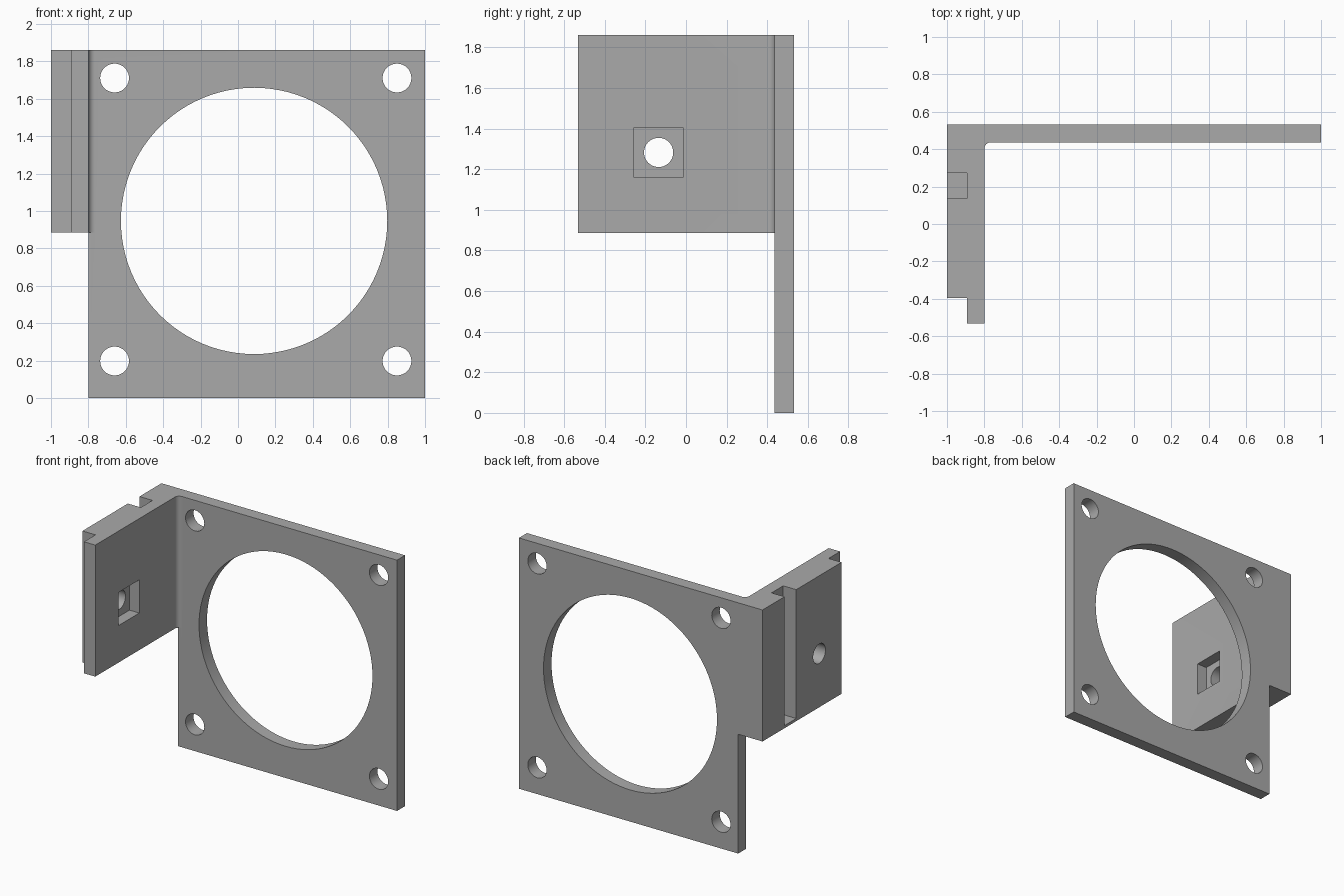
import bpy
import bmesh
from math import pi, sin, cos, radians
from mathutils import Matrix, Vector

cube = bpy.data.objects.get("Cube")
if cube:
    bpy.data.objects.remove(cube, do_unlink=True)

TOP, ARM_BOTTOM = 1.861, 0.885
BACK, PLATE_FRONT = 0.531, 0.437
ARM_INNER, STEP_X = -0.8, -0.893
FILLET = 0.035

grey = bpy.data.materials.new("plain_grey")
grey.use_nodes = True
colour = (0.4, 0.4, 0.4, 1)
grey.diffuse_color = colour
grey.node_tree.nodes["Principled BSDF"].inputs["Base Color"].default_value = colour


def finish(name, bm):
    bmesh.ops.recalc_face_normals(bm, faces=bm.faces)
    mesh = bpy.data.meshes.new(name)
    bm.to_mesh(mesh)
    bm.free()
    mesh.materials.append(grey)
    obj = bpy.data.objects.new(name, mesh)
    bpy.context.collection.objects.link(obj)
    return obj


def box(name, low, high):
    low, high = Vector(low), Vector(high)
    bm = bmesh.new()
    bmesh.ops.create_cube(bm, size=1)
    bmesh.ops.scale(bm, vec=high - low, verts=bm.verts)
    bmesh.ops.translate(bm, vec=(low + high) / 2, verts=bm.verts)
    return finish(name, bm)


def cylinder(name, centre, radius, depth, axis, sides):
    turn = Matrix.Rotation(pi / 2, 4, 'Y' if axis == 'X' else 'X')
    bm = bmesh.new()
    bmesh.ops.create_cone(bm, cap_ends=True, segments=sides, radius1=radius,
                          radius2=radius, depth=depth,
                          matrix=Matrix.Translation(centre) @ turn)
    return finish(name, bm)


def combine(body, tool, operation):
    mod = body.modifiers.new(operation.lower(), 'BOOLEAN')
    mod.operation = operation
    mod.solver = 'EXACT'
    mod.object = tool
    bpy.context.view_layer.objects.active = body
    bpy.ops.object.modifier_apply(modifier=mod.name)
    bpy.data.objects.remove(tool, do_unlink=True)


# Square mounting plate
bracket = box("fan_bracket", (ARM_INNER, PLATE_FRONT, 0), (1, BACK, TOP))

# Side arm with stepped front end and rounded inner corner
profile = [(-1, BACK), (-1, -0.396), (STEP_X, -0.396),
           (STEP_X, -BACK), (ARM_INNER, -BACK)]
for i in range(9):
    a = pi - i * pi / 16
    profile.append((ARM_INNER + FILLET * (1 + cos(a)),
                    PLATE_FRONT - FILLET * (1 - sin(a))))
profile.append((ARM_INNER + FILLET, BACK))
bm = bmesh.new()
face = bm.faces.new([bm.verts.new((x, y, ARM_BOTTOM)) for x, y in profile])
grown = bmesh.ops.extrude_face_region(bm, geom=[face])["geom"]
bmesh.ops.translate(bm, vec=(0, 0, TOP - ARM_BOTTOM),
                    verts=[g for g in grown if isinstance(g, bmesh.types.BMVert)])
combine(bracket, finish("side_arm", bm), 'UNION')

# Large opening and four corner screw holes
combine(bracket, cylinder("opening", (0.086, 0.48, 0.947), 0.712, 0.5, 'Y', 96),
        'DIFFERENCE')
for x in (-0.66, 0.85):
    for z in (0.198, 1.711):
        combine(bracket, cylinder("screw_hole", (x, 0.48, z), 0.077, 0.5, 'Y', 40),
                'DIFFERENCE')

# Outer groove with a thin floor, square nut pocket and bolt hole in the arm
combine(bracket, box("groove", (-1.1, 0.136, ARM_BOTTOM + 0.02),
                     (STEP_X, 0.273, 2)), 'DIFFERENCE')
combine(bracket, box("nut_pocket", (-0.88, -0.256, 1.16), (-0.7, -0.015, 1.406)),
        'DIFFERENCE')
combine(bracket, cylinder("bolt_hole", (-0.9, -0.135, 1.283), 0.072, 0.5, 'X', 40),
        'DIFFERENCE')

# Merge flat seams and smooth the round walls
bm = bmesh.new()
bm.from_mesh(bracket.data)
bmesh.ops.remove_doubles(bm, verts=bm.verts, dist=0.0001)
bmesh.ops.dissolve_limit(bm, angle_limit=radians(0.5), verts=bm.verts, edges=bm.edges)
bm.to_mesh(bracket.data)
bm.free()
bpy.ops.object.select_all(action='DESELECT')
bracket.select_set(True)
bpy.context.view_layer.objects.active = bracket
bpy.ops.object.shade_smooth_by_angle(angle=radians(30))
